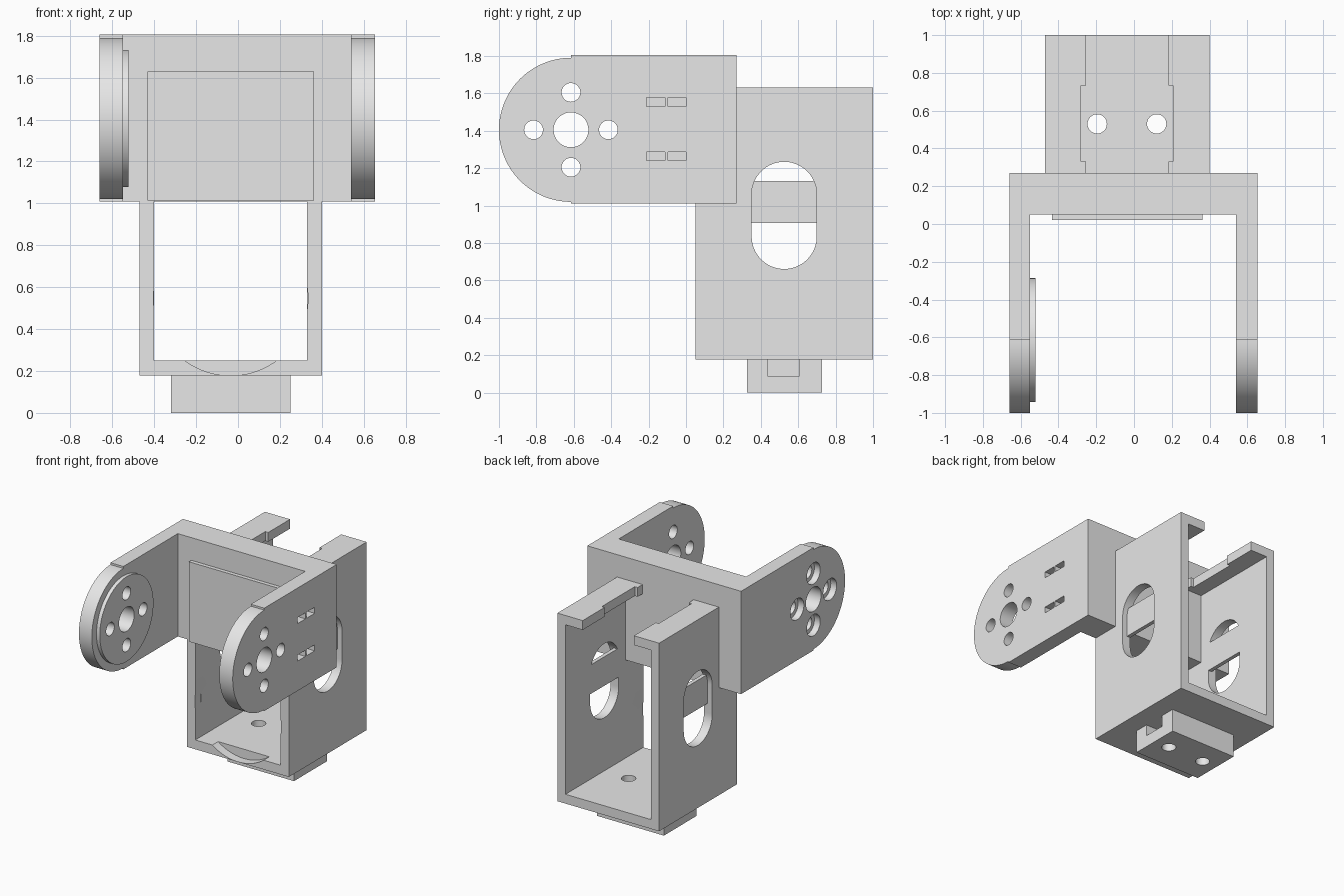
import bpy, bmesh, math

old = bpy.data.objects.get("Cube")
if old:
    bpy.data.objects.remove(old, do_unlink=True)

GREY = (0.8, 0.8, 0.8, 1.0)
mat = bpy.data.materials.new("plain grey")
mat.use_nodes = True
mat.diffuse_color = GREY
mat.node_tree.nodes["Principled BSDF"].inputs["Base Color"].default_value = GREY


def prism(name, points, axis, a, b):
    """Extrude a 2D outline along an axis from a to b."""
    place = {"x": lambda u, v, w: (w, u, v),
             "y": lambda u, v, w: (u, w, v),
             "z": lambda u, v, w: (u, v, w)}[axis]
    bm = bmesh.new()
    low = [bm.verts.new(place(u, v, a)) for u, v in points]
    high = [bm.verts.new(place(u, v, b)) for u, v in points]
    bm.faces.new(low)
    bm.faces.new(high)
    n = len(points)
    for i in range(n):
        j = (i + 1) % n
        bm.faces.new((low[i], low[j], high[j], high[i]))
    bmesh.ops.recalc_face_normals(bm, faces=bm.faces)
    mesh = bpy.data.meshes.new(name)
    bm.to_mesh(mesh)
    bm.free()
    mesh.materials.append(mat)
    obj = bpy.data.objects.new(name, mesh)
    bpy.context.collection.objects.link(obj)
    return obj


def box(name, x, y, z):
    return prism(name, [(x[0], y[0]), (x[1], y[0]), (x[1], y[1]), (x[0], y[1])], "z", *z)


def arc(u, v, r, start=0, sweep=360, steps=64):
    count = steps if sweep == 360 else steps + 1
    return [(u + r * math.cos(math.radians(start + sweep * i / steps)),
             v + r * math.sin(math.radians(start + sweep * i / steps)))
            for i in range(count)]


def combine(target, tool, operation="DIFFERENCE"):
    """Apply a boolean and discard the tool."""
    mod = target.modifiers.new("combine", "BOOLEAN")
    mod.operation = operation
    mod.solver = "EXACT"
    mod.object = tool
    bpy.ops.object.select_all(action="DESELECT")
    bpy.context.view_layer.objects.active = target
    target.select_set(True)
    bpy.ops.object.modifier_apply(modifier=mod.name)
    bpy.data.objects.remove(tool, do_unlink=True)


# U-shaped yoke: back plate with two forward arms
HUB_Y, HUB_Z = -0.615, 1.405
LEFT, RIGHT = (0.54, 0.655), (-0.66, -0.55)
yoke = prism("yoke_bracket", [
    (RIGHT[0], 0.27), (RIGHT[0], HUB_Y), (RIGHT[1], HUB_Y), (RIGHT[1], 0.05),
    (LEFT[0], 0.05), (LEFT[0], HUB_Y), (LEFT[1], HUB_Y), (LEFT[1], 0.27)], "z", 1.01, 1.805)

# Rounded arm ends
for side in (LEFT, RIGHT):
    outline = arc(HUB_Y, HUB_Z, 0.385, 90, 180) + [(-0.5, 1.02), (-0.5, 1.79)]
    combine(yoke, prism("arm_end", outline, "x", *side), "UNION")

# Raised disc inside the right arm, raised panel on the back plate
combine(yoke, prism("inner_disc", arc(HUB_Y, HUB_Z, 0.328), "x", -0.6, -0.522), "UNION")
combine(yoke, box("raised_panel", (-0.433, 0.363), (0.02, 0.1), (1.013, 1.63)), "UNION")

# Centre bore and four screw holes, recessed on the outside of the right arm
combine(yoke, prism("bore", arc(HUB_Y, HUB_Z, 0.093), "x", -1, 1))
for dy, dz in ((0.2, 0), (-0.2, 0), (0, 0.2), (0, -0.2)):
    y, z = HUB_Y + dy, HUB_Z + dz
    combine(yoke, prism("screw_hole", arc(y, z, 0.05, steps=40), "x", -1, 1))
    combine(yoke, prism("screw_recess", arc(y, z, 0.082, steps=40), "x", -1, -0.61))

# Cable tie slots in the left arm
for y in (-0.21, -0.097):
    for z in (1.24, 1.53):
        combine(yoke, box("tie_slot", (0.5, 0.7), (y, y + 0.098), (z, z + 0.047)))

# Open rectangular holder: floor, two walls and top lips
MID = -0.035
holder = box("servo_holder", (-0.47, 0.40), (0.05, 1.0), (0.178, 1.632))
combine(holder, box("inside", (-0.40, 0.33), (-0.1, 1.2), (0.25, 1.56)))
combine(holder, box("top_gap", (-0.255, 0.183), (-0.1, 1.2), (1.5, 1.8)))
combine(holder, box("top_notch", (-0.28, 0.207), (0.33, 0.733), (1.5, 1.8)))
combine(holder, box("plate_space", (-0.6, 0.6), (-0.1, 0.2), (1.03, 1.8)))

# Round recess at the front of the floor and walls
combine(holder, prism("round_recess", arc(MID, 0.547, 0.369, steps=96), "y", -0.1, 0.12))

# Rounded windows, each with a thin bar flush with the inside of the wall
for outer, inner in ((-0.5, -0.38), (0.43, 0.31)):
    outline = arc(0.525, 1.06, 0.174, 0, 180, 32) + arc(0.525, 0.835, 0.174, 180, 180, 32)
    window = prism("window", outline, "x", min(outer, inner), max(outer, inner))
    bar = (-0.43, -0.3) if outer < 0 else (0.23, 0.36)
    combine(window, box("bar", bar, (0.2, 0.9), (0.908, 1.132)))
    combine(holder, window)

# Foot block with nut slots from both sides and two screw holes
combine(holder, box("foot", (-0.32, 0.25), (0.327, 0.727), (0.0, 0.21)), "UNION")
for x in ((-0.4, -0.1), (0.03, 0.33)):
    combine(holder, box("nut_slot", x, (0.437, 0.607), (0.09, 0.178)))
for x in (-0.195, 0.12):
    combine(holder, prism("foot_hole", arc(x, 0.53, 0.051, steps=40), "z", -0.1, 0.4))

# Smooth the round surfaces, keep edges sharp
bpy.ops.object.select_all(action="DESELECT")
for obj in (yoke, holder):
    obj.select_set(True)
bpy.context.view_layer.objects.active = yoke
bpy.ops.object.shade_smooth_by_angle(angle=math.radians(30))
